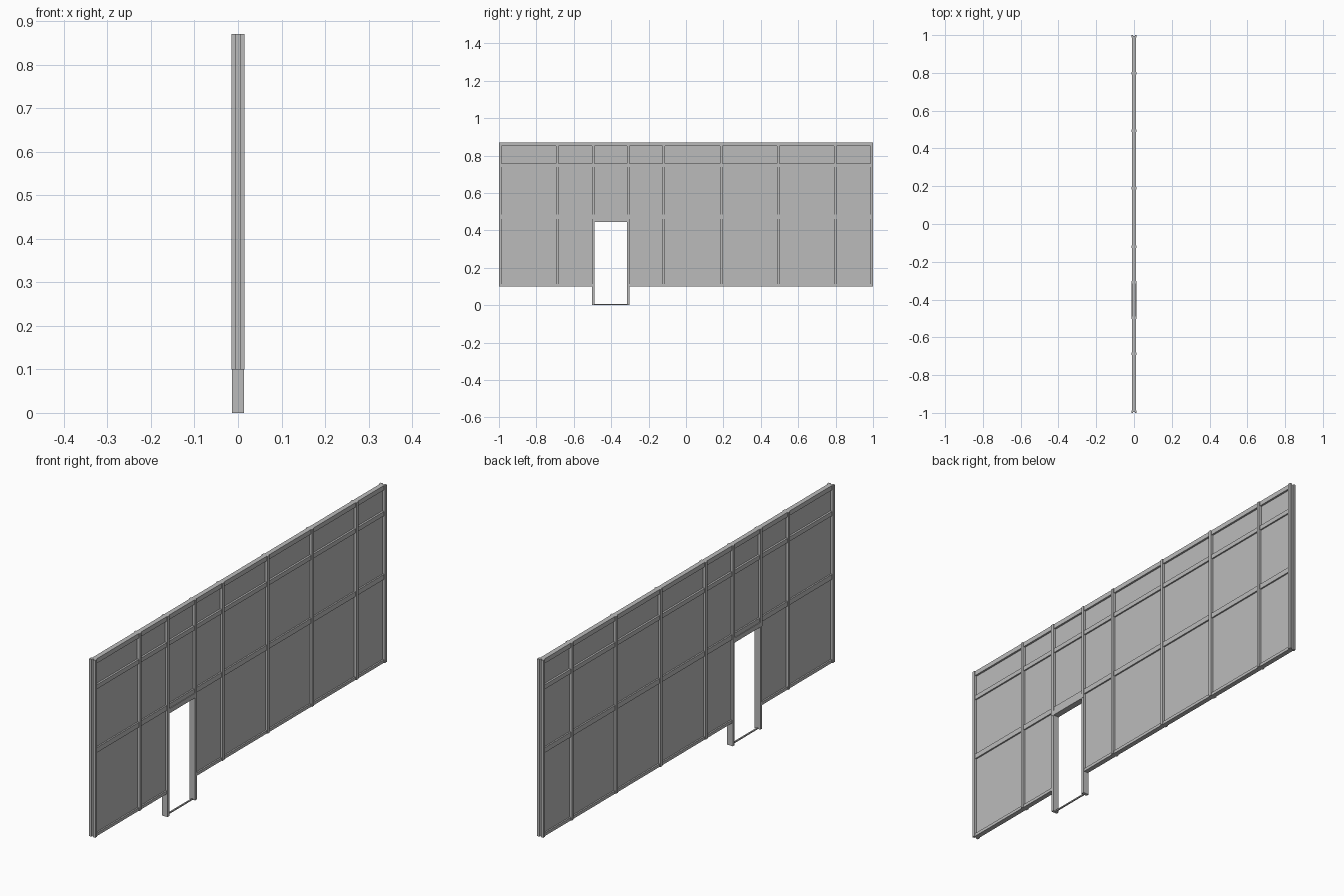
import bpy

cube = bpy.data.objects.get("Cube")
if cube:
    bpy.data.objects.remove(cube, do_unlink=True)

grey = bpy.data.materials.new("light_grey")
grey.use_nodes = True
colour = (0.5, 0.5, 0.5, 1)
grey.diffuse_color = colour
grey.node_tree.nodes["Principled BSDF"].inputs["Base Color"].default_value = colour


def box(name, half_depth, y0, y1, z0, z1, x=0):
    """Box of the given half depth in x, spanning y0..y1 and z0..z1."""
    bpy.ops.mesh.primitive_cube_add(size=1, location=(x, (y0 + y1) / 2, (z0 + z1) / 2))
    part = bpy.context.object
    part.name = name
    part.scale = (half_depth * 2, y1 - y0, z1 - z0)
    bpy.ops.object.transform_apply(location=False, rotation=False, scale=True)
    part.data.materials.append(grey)
    return part


BASE, TOP = 0.1, 0.87
W = 0.0065      # half width of a post
POST, RAIL = 0.0145, 0.0105
DOOR_HEAD = 0.445
posts = [-0.9935, -0.688, -0.497, -0.308, -0.12, 0.189, 0.494, 0.798, 0.9935]
DOOR_BAY = 2
rails = [(BASE, 0.113), (0.462, 0.484), (0.738, 0.757), (0.85, TOP)]

# Posts; the two end ones have a groove down the outer edge
for i, y in enumerate(posts):
    if i in (0, len(posts) - 1):
        for side in (-1, 1):
            box("end_post_flange", 0.005, y - W, y + W, BASE, TOP, side * 0.0095)
        inward = 0.003 if y < 0 else -0.003
        box("end_post_web", 0.005, y + inward - 0.0035, y + inward + 0.0035, BASE, TOP)
    else:
        bottom = DOOR_HEAD if i in (DOOR_BAY, DOOR_BAY + 1) else BASE
        box("post", POST, y - W, y + W, bottom, TOP)

# Rails and infill panels, bay by bay
for i, (a, b) in enumerate(zip(posts, posts[1:])):
    y0, y1 = a + W, b - W
    is_door = i == DOOR_BAY
    for z0, z1 in rails:
        if not (is_door and z0 < DOOR_HEAD):
            box("rail", RAIL, y0, y1, z0, z1)
    for k, (low, high) in enumerate(zip(rails, rails[1:])):
        if is_door and k == 0:
            continue
        half = 0.002 if k == 2 else 0.004
        box("transom_panel" if k == 2 else "wall_panel", half, y0, y1, low[1], high[0])

# Door frame: jambs down to the floor, head and slim threshold
left, right = posts[DOOR_BAY], posts[DOOR_BAY + 1]
for y in (left, right):
    box("door_jamb", 0.0135, y - W, y + W, 0, DOOR_HEAD)
box("door_head", 0.0135, left + W, right - W, DOOR_HEAD, 0.465)
box("door_threshold", 0.003, left + W, right - W, 0, 0.005)
